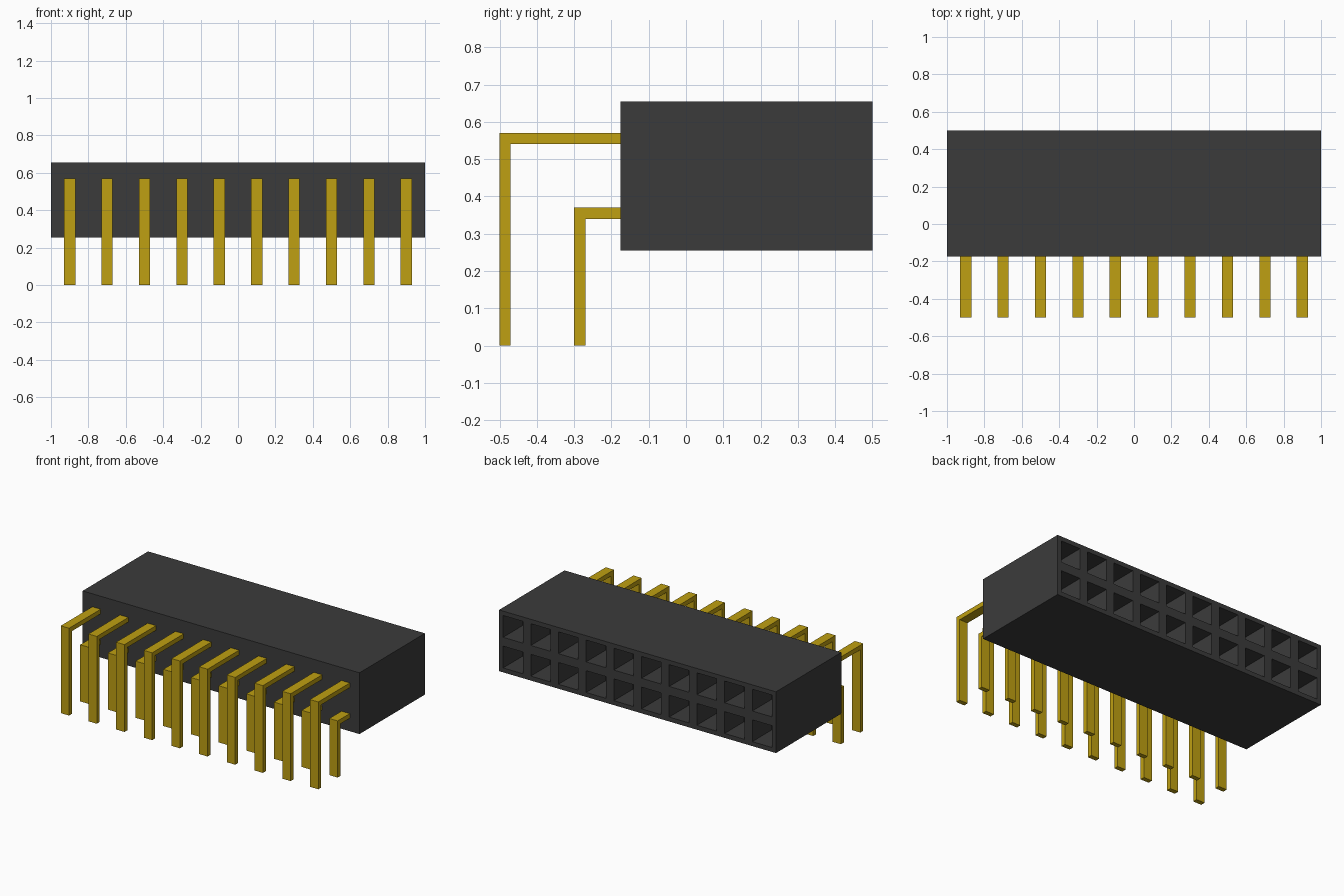
import bpy, bmesh
from math import radians
from mathutils import Matrix, Vector

if "Cube" in bpy.data.objects:
    bpy.data.objects.remove(bpy.data.objects["Cube"])

COUNT, PITCH = 10, 0.2
BODY_FRONT, BODY_BACK, BODY_MID = -0.175, 0.5, 0.455


def material(name, color):
    mat = bpy.data.materials.new(name)
    mat.use_nodes = True
    mat.diffuse_color = color
    mat.node_tree.nodes["Principled BSDF"].inputs["Base Color"].default_value = color
    return mat


def make_object(name, bm, mat):
    bmesh.ops.recalc_face_normals(bm, faces=bm.faces)
    mesh = bpy.data.meshes.new(name)
    bm.to_mesh(mesh)
    bm.free()
    mesh.materials.append(mat)
    obj = bpy.data.objects.new(name, mesh)
    bpy.context.collection.objects.link(obj)
    return obj


black = material("black plastic", (0.044, 0.044, 0.044, 1))
gold = material("gold metal", (0.52, 0.35, 0.006, 1))

# Housing: back face of square cells, each with a recessed socket
bm = bmesh.new()
bmesh.ops.create_grid(bm, x_segments=COUNT, y_segments=2, size=1)
place = (Matrix.Translation((0, BODY_BACK, BODY_MID))
         @ Matrix.Rotation(radians(-90), 4, "X")
         @ Matrix.Diagonal((1, PITCH, 1, 1)))
bmesh.ops.transform(bm, matrix=place, verts=bm.verts)
cells = list(bm.faces)
rim = [e for e in bm.edges if e.is_boundary]

# Housing sides and front wall
sides = bmesh.ops.extrude_edge_only(bm, edges=rim)["geom"]
bmesh.ops.translate(bm, vec=(0, BODY_FRONT - BODY_BACK, 0),
                    verts=[g for g in sides if isinstance(g, bmesh.types.BMVert)])
bmesh.ops.contextual_create(bm, geom=[e for e in bm.edges if e.is_boundary])

# Socket pockets
bmesh.ops.inset_individual(bm, faces=cells, thickness=0.041)
floors = bmesh.ops.extrude_discrete_faces(bm, faces=cells)["faces"]
bmesh.ops.translate(bm, vec=(0, -0.2, 0),
                    verts=list({v for f in floors for v in f.verts}))
make_object("housing", bm, black)


# Right-angle pins: an L profile swept across the pin width
def pin_row(name, outer_y, top_z, width=0.06, thick=0.03):
    profile = [(outer_y, 0), (outer_y + thick, 0),
               (outer_y + thick, top_z - thick), (BODY_FRONT, top_z - thick),
               (BODY_FRONT, top_z), (outer_y, top_z)]
    bm = bmesh.new()
    for i in range(COUNT):
        x = (i - (COUNT - 1) / 2) * PITCH - width / 2
        face = bm.faces.new([bm.verts.new((x, y, z)) for y, z in profile])
        swept = bmesh.ops.extrude_face_region(bm, geom=[face], use_keep_orig=True)["geom"]
        bmesh.ops.translate(bm, vec=Vector((width, 0, 0)),
                            verts=[g for g in swept if isinstance(g, bmesh.types.BMVert)])
    make_object(name, bm, gold)


pin_row("upper_pins", -0.5, 0.57)
pin_row("lower_pins", -0.3, 0.37)
